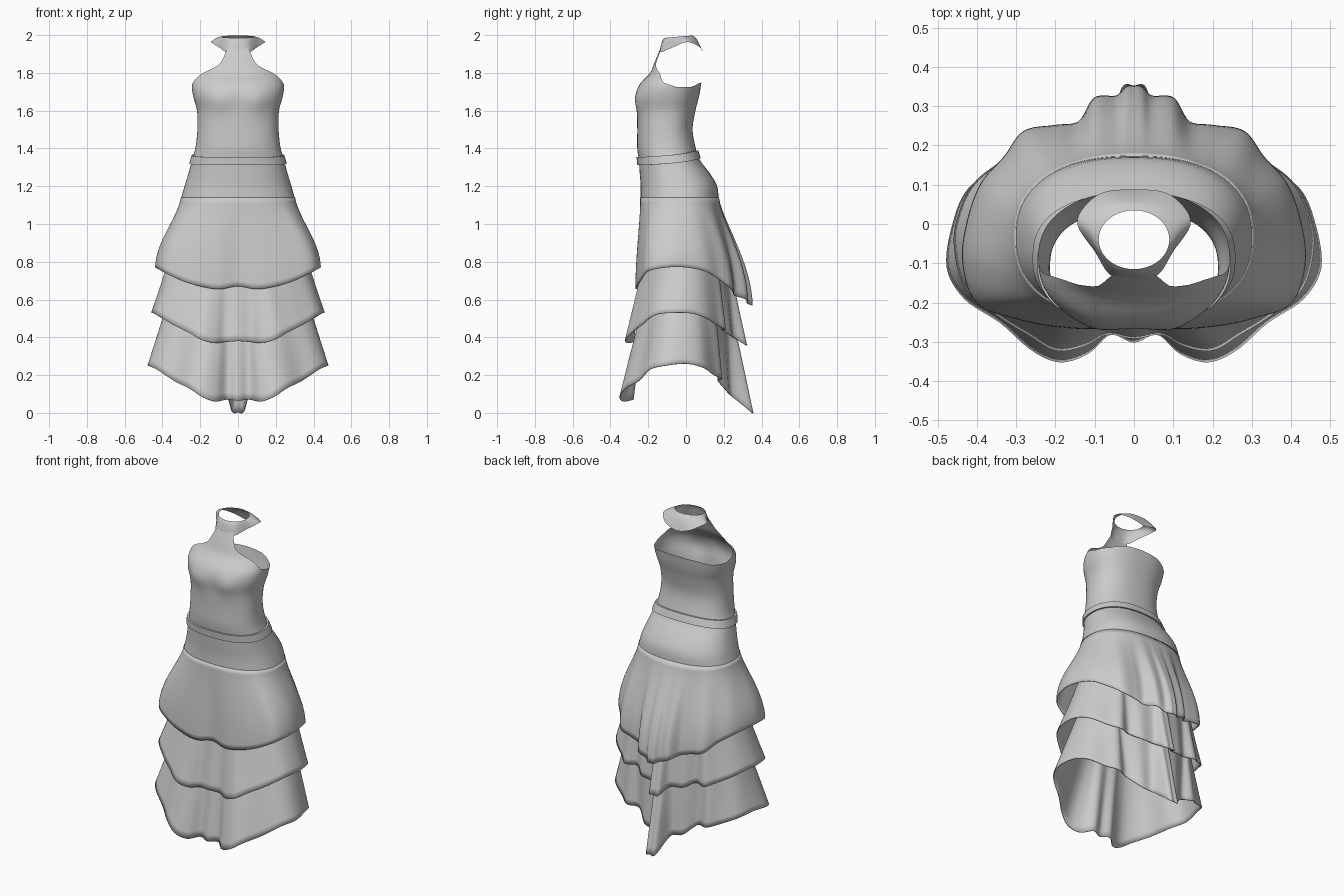
import bpy
import math
from mathutils import Vector

if "Cube" in bpy.data.objects:
    bpy.data.objects.remove(bpy.data.objects["Cube"])


def smooth_half(points, steps=6):
    """Catmull-Rom through a half outline (front centre to back centre)."""
    p = [Vector(q) for q in points]
    flip = lambda v: Vector((-v.x, v.y, v.z))
    p = [flip(p[1])] + p + [flip(p[-2])]
    out = []
    for i in range(1, len(p) - 2):
        a, b, c, d = p[i - 1:i + 3]
        for k in range(steps):
            t = k / steps
            out.append(0.5 * (2 * b + (c - a) * t + (2 * a - 5 * b + 4 * c - d) * t * t
                              + (3 * b - a - 3 * c + d) * t ** 3))
    return out + [p[-2]]


def table(rows, key, curved=True):
    """Interpolated lookup of rows (key, value, ...), curved or straight."""
    key = min(max(key, rows[0][0]), rows[-1][0])
    i = next(k for k in range(len(rows) - 1) if key <= rows[k + 1][0])
    r, s = rows[i], rows[i + 1]
    p, q = rows[max(i - 1, 0)], rows[min(i + 2, len(rows) - 1)]
    h = s[0] - r[0]
    t = (key - r[0]) / h
    out = []
    for k in range(1, len(r)):
        line = r[k] + (s[k] - r[k]) * t
        if curved:
            m0 = (s[k] - p[k]) / (s[0] - p[0]) * h - (s[k] - r[k])
            m1 = (q[k] - r[k]) / (q[0] - r[0]) * h - (s[k] - r[k])
            line += t * (1 - t) * (m0 * (1 - t) - m1 * t)
        out.append(line)
    return out


def oval(a, w, yf, yb, power=0.85):
    """Point on a squarish oval; a = 0 is front, pi is back."""
    s, c = math.sin(a), math.cos(a)
    cy = (yf + yb) / 2
    return (w * abs(s) ** power,
            cy - (yb - yf) / 2 * math.copysign(abs(c) ** power, c))


def loft(name, half_rows, thickness=0.0):
    """Mirror half rings across x and skin them into one shell."""
    verts, faces = [], []
    for row in half_rows:
        verts += [tuple(v) for v in row]
        verts += [(-v[0], v[1], v[2]) for v in row[-2:0:-1]]
    n = len(half_rows[0]) * 2 - 2
    for r in range(len(half_rows) - 1):
        for i in range(n):
            j = (i + 1) % n
            faces.append((r * n + i, r * n + j, (r + 1) * n + j, (r + 1) * n + i))
    mesh = bpy.data.meshes.new(name)
    mesh.from_pydata(verts, [], faces)
    obj = bpy.data.objects.new(name, mesh)
    bpy.context.collection.objects.link(obj)
    if thickness:
        mod = obj.modifiers.new("cloth", 'SOLIDIFY')
        mod.thickness = thickness
        mod.offset = 0
    bpy.ops.object.select_all(action='DESELECT')
    obj.select_set(True)
    bpy.context.view_layer.objects.active = obj
    bpy.ops.object.shade_smooth_by_angle(angle=math.radians(50))
    return obj


def flounce(name, top, hem, spread, ease=0.0, power=0.85, rows=16, thickness=0.005):
    """Flared piece from an oval top (w, yf, yb, z_front, z_back) to a wavy hem."""
    w, yf, yb, zf, zb = top
    edge = smooth_half(hem)
    hw = max(v.x for v in edge)
    lo, hi = edge[0].y, edge[-1].y
    upper = []
    for v in edge:
        a = math.atan2(v.x / hw, -(2 * v.y - lo - hi) / (hi - lo))
        x, y = oval(a, w, yf, yb, power)
        upper.append(Vector((x, y, zf + (zb - zf) * (1 - math.cos(a)) / 2)))
    half_rows = []
    for r in range(rows + 1):
        t = r / rows
        s = t ** spread
        s += (s * s * (3 - 2 * s) - s) * ease
        half_rows.append([Vector((u.x + (v.x - u.x) * s, u.y + (v.y - u.y) * s,
                                  u.z + (v.z - u.z) * t)) for u, v in zip(upper, edge)])
    return loft(name, half_rows, thickness)


# Body profile: z, half width, front y, back y
BODY = [(1.10, .31, -.24, .175), (1.14, .30, -.24, .172), (1.20, .283, -.24, .165),
        (1.27, .262, -.245, .125), (1.34, .243, -.25, .072), (1.40, .226, -.258, .052),
        (1.50, .215, -.258, .035), (1.60, .217, -.26, .05), (1.68, .238, -.265, .07),
        (1.74, .243, -.245, .08), (1.80, .222, -.19, .09), (1.86, .19, -.165, .09),
        (1.93, .15, -.135, .09)]
# Upper bodice edge: degrees from front, z
NECKLINE = [(0, 1.93), (18, 1.93), (21, 1.90), (23, 1.86), (28, 1.84), (38, 1.82),
            (50, 1.805), (62, 1.785), (78, 1.75), (100, 1.725), (130, 1.725),
            (155, 1.745), (180, 1.75)]
SEG = 90
ANGLES = [math.pi * i / SEG for i in range(SEG + 1)]


def body_point(a, z, grow=0.0):
    w, yf, yb = table(BODY, z)
    x, y = oval(a, w + grow, yf - grow, yb + grow)
    if a < math.pi / 2:
        y -= .012 * math.exp(-((x - .1) / .06) ** 2 - ((z - 1.65) / .06) ** 2)
    return (x, y, z)


def back_lift(a):
    return .035 * ((1 - math.cos(a)) / 2) ** 2


def body_shell(name, low, high, rows):
    loft(name, [[body_point(a, low(a) + (high(a) - low(a)) * r / rows)
                 for a in ANGLES] for r in range(rows + 1)])


# Bodice with halter front, and fitted hip yoke
body_shell("bodice", lambda a: 1.33 + back_lift(a),
           lambda a: table(NECKLINE, math.degrees(a), False)[0], 26)
body_shell("hip_yoke", lambda a: 1.14, lambda a: 1.33 + back_lift(a), 10)

# Waistband, slightly proud and raised at the back
band = []
for dz, grow in ((0, 0), (0, .010), (.043, .010), (.043, 0)):
    band.append([(x, y, 1.312 + dz + back_lift(a)) for a in ANGLES
                 for x, y, _ in [body_point(a, 1.312 + dz + back_lift(a), grow)]])
loft("waistband", band)

# Flared neck collar
flounce("collar", (.09, -.115, .035, 1.985, 1.998),
        [(0, -.14, 1.915), (.06, -.13, 1.91), (.10, -.07, 1.935), (.143, -.005, 1.962),
         (.13, .04, 1.955), (.08, .08, 1.93), (0, .088, 1.91)], .6, 0, 1.0, 8, 0)

# Three skirt tiers with a central back pleat
flounce("upper_tier", (.30, -.24, .172, 1.14, 1.14),
        [(0, -.25, .67), (.1, -.265, .655), (.2, -.26, .67), (.3, -.24, .70),
         (.4, -.2, .75), (.435, -.1, .77), (.425, 0, .77), (.39, .1, .75),
         (.33, .17, .71), (.28, .235, .66), (.2, .25, .64), (.14, .26, .62),
         (.10, .32, .60), (.045, .325, .58), (.02, .348, .57), (0, .35, .57)], .78, .9)
flounce("middle_tier", (.33, -.205, .20, .95, .95),
        [(0, -.29, .38), (.07, -.28, .375), (.13, -.31, .37), (.2, -.32, .39),
         (.27, -.28, .43), (.35, -.23, .47), (.43, -.16, .52), (.457, -.05, .53),
         (.44, .04, .525), (.4, .11, .50), (.32, .17, .46), (.27, .21, .44),
         (.2, .19, .44), (.14, .235, .41), (.06, .25, .40), (.03, .315, .36),
         (0, .318, .36)], 1.1, 0, 1.0)
flounce("lower_tier", (.34, -.2, .2, .70, .70),
        [(0, -.30, .065), (.06, -.28, .07), (.12, -.33, .06), (.19, -.35, .085),
         (.26, -.32, .13), (.34, -.25, .17), (.43, -.19, .23), (.475, -.11, .25),
         (.46, 0, .26), (.42, .09, .24), (.33, .15, .20), (.27, .19, .18),
         (.2, .17, .17), (.13, .22, .11), (.06, .24, .09), (.03, .345, .005),
         (0, .35, .002)], .95, 0, 1.0)
